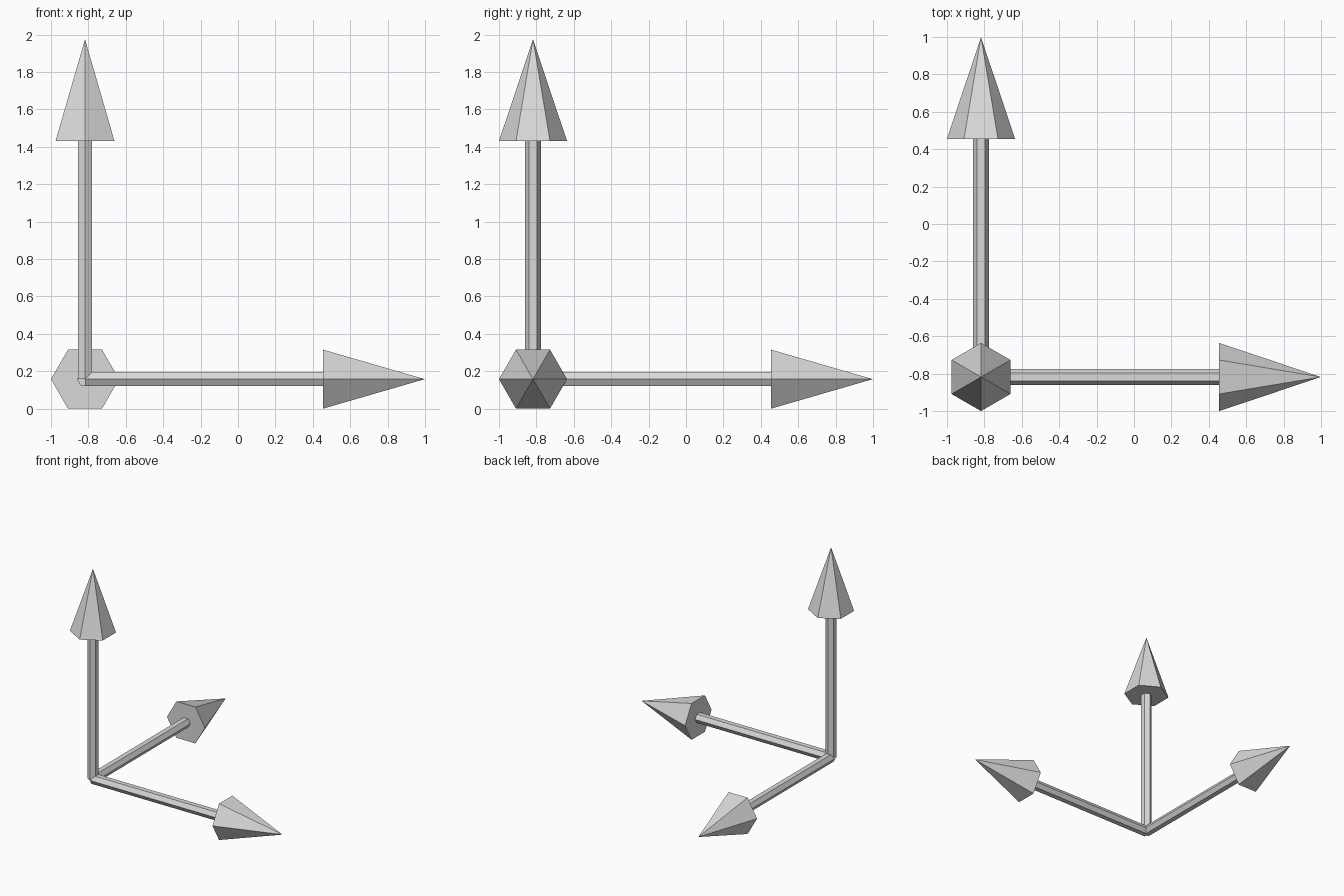
import bpy
import bmesh
from math import sin, cos, tau
from mathutils import Matrix, Vector

cube = bpy.data.objects.get("Cube")
if cube:
    bpy.data.objects.remove(cube, do_unlink=True)

# Single grey material
grey = bpy.data.materials.new("light grey")
grey.use_nodes = True
colour = (0.7, 0.7, 0.7, 1)
grey.diffuse_color = colour
grey.node_tree.nodes["Principled BSDF"].inputs["Base Color"].default_value = colour

SIDES = 6
ORIGIN = Vector((-0.818, -0.818, 0.158))
SHAFT_RADIUS, HEAD_RADIUS = 0.043, 0.182
HEAD_START, TIP = 1.273, 1.817


def ring(bm, radius, z):
    """Hexagon of vertices with corners on the local y axis."""
    return [bm.verts.new((radius * sin(i * tau / SIDES), radius * cos(i * tau / SIDES), z))
            for i in range(SIDES)]


def finish(bm, name, frame):
    bm.transform(Matrix.Translation(ORIGIN) @ frame)
    bmesh.ops.recalc_face_normals(bm, faces=bm.faces[:])
    mesh = bpy.data.meshes.new(name)
    bm.to_mesh(mesh)
    bm.free()
    mesh.materials.append(grey)
    bpy.context.collection.objects.link(bpy.data.objects.new(name, mesh))


def shaft(name, frame):
    bm = bmesh.new()
    low, high = ring(bm, SHAFT_RADIUS, 0), ring(bm, SHAFT_RADIUS, HEAD_START)
    for i in range(SIDES):
        j = (i + 1) % SIDES
        bm.faces.new((low[i], low[j], high[j], high[i]))
    bm.faces.new(low)
    bm.faces.new(high)
    finish(bm, name, frame)


def head(name, frame):
    bm = bmesh.new()
    base = ring(bm, HEAD_RADIUS, HEAD_START)
    tip = bm.verts.new((0, 0, TIP))
    for i in range(SIDES):
        bm.faces.new((base[i], base[(i + 1) % SIDES], tip))
    bm.faces.new(base)
    finish(bm, name, frame)


# Three arrows from the shared corner: upward, sideways and backward
frames = {
    "up": Matrix.Identity(4),
    "side": Matrix.Rotation(tau / 4, 4, 'Y'),
    "back": Matrix(((0, 1, 0), (0, 0, 1), (1, 0, 0))).to_4x4(),
}
for label, frame in frames.items():
    shaft(label + "_arrow_shaft", frame)
    head(label + "_arrow_head", frame)
